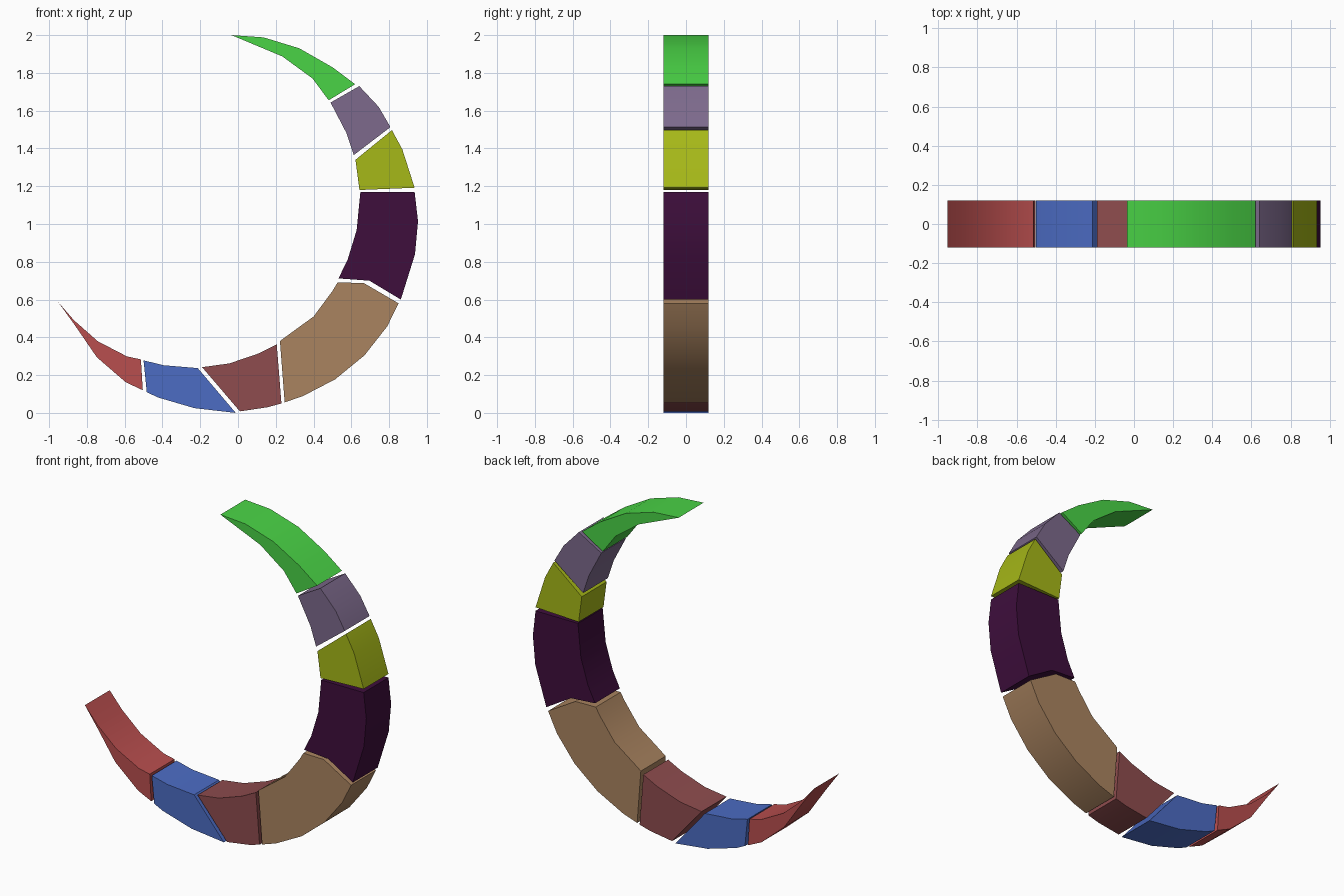
import bpy
import bmesh

HALF_DEPTH = 0.12


def linear(rgb):
    return [((c / 255 + 0.055) / 1.055) ** 2.4 if c > 10 else c / 255 / 12.92 for c in rgb]


def segment(name, rgb, outline):
    """Extrude an x/z outline through the depth of the crescent."""
    bm = bmesh.new()
    face = bm.faces.new([bm.verts.new((x, -HALF_DEPTH, z)) for x, z in outline])
    new = bmesh.ops.extrude_face_region(bm, geom=[face], use_keep_orig=True)["geom"]
    moved = [g for g in new if isinstance(g, bmesh.types.BMVert)]
    bmesh.ops.translate(bm, verts=moved, vec=(0, 2 * HALF_DEPTH, 0))
    bmesh.ops.recalc_face_normals(bm, faces=bm.faces)
    mesh = bpy.data.meshes.new(name)
    bm.to_mesh(mesh)
    bm.free()
    obj = bpy.data.objects.new(name, mesh)
    bpy.context.collection.objects.link(obj)
    mat = bpy.data.materials.new(name + "_colour")
    mat.diffuse_color = (*linear(rgb), 1)
    mesh.materials.append(mat)
    # smooth along the arc, sharp at the rims and cuts
    bpy.ops.object.select_all(action='DESELECT')
    obj.select_set(True)
    bpy.context.view_layer.objects.active = obj
    bpy.ops.object.shade_smooth_by_angle(angle=0.52)


# upper tip
segment("upper_tip", (74, 212, 70), [
    (-0.035, 2.0), (0.135, 1.988), (0.325, 1.93), (0.5, 1.83), (0.62, 1.74),
    (0.48, 1.655), (0.395, 1.77), (0.235, 1.887)])

# right-hand side, from top to bottom
segment("upper_grey_segment", (125, 106, 140), [
    (0.642, 1.73), (0.745, 1.62), (0.807, 1.513), (0.613, 1.365),
    (0.575, 1.48), (0.49, 1.643)])
segment("yellow_segment", (166, 184, 24), [
    (0.815, 1.497), (0.87, 1.395), (0.935, 1.192), (0.643, 1.18), (0.622, 1.34)])
segment("dark_segment", (62, 14, 60), [
    (0.648, 1.17), (0.935, 1.17), (0.953, 1.015), (0.937, 0.84), (0.862, 0.6),
    (0.695, 0.7), (0.532, 0.712), (0.58, 0.81), (0.628, 0.967)])
segment("brown_segment", (170, 132, 96), [
    (0.527, 0.69), (0.665, 0.688), (0.85, 0.58), (0.79, 0.458), (0.67, 0.305),
    (0.515, 0.178), (0.342, 0.088), (0.247, 0.056), (0.222, 0.38),
    (0.262, 0.41), (0.4, 0.51), (0.5, 0.645)])

# bottom run
segment("maroon_segment", (142, 76, 78), [
    (0.205, 0.363), (0.23, 0.05), (0.157, 0.03), (0.01, 0.008),
    (-0.19, 0.242), (-0.045, 0.262), (0.11, 0.315)])
segment("blue_segment", (76, 108, 196), [
    (-0.012, 0.0), (-0.23, 0.025), (-0.425, 0.082), (-0.483, 0.11),
    (-0.5, 0.278), (-0.393, 0.252), (-0.213, 0.237)])

# lower tip
segment("lower_tip", (184, 78, 78), [
    (-0.504, 0.12), (-0.594, 0.162), (-0.747, 0.294), (-0.863, 0.463),
    (-0.953, 0.588), (-0.868, 0.49), (-0.742, 0.379), (-0.588, 0.299),
    (-0.514, 0.283)])
